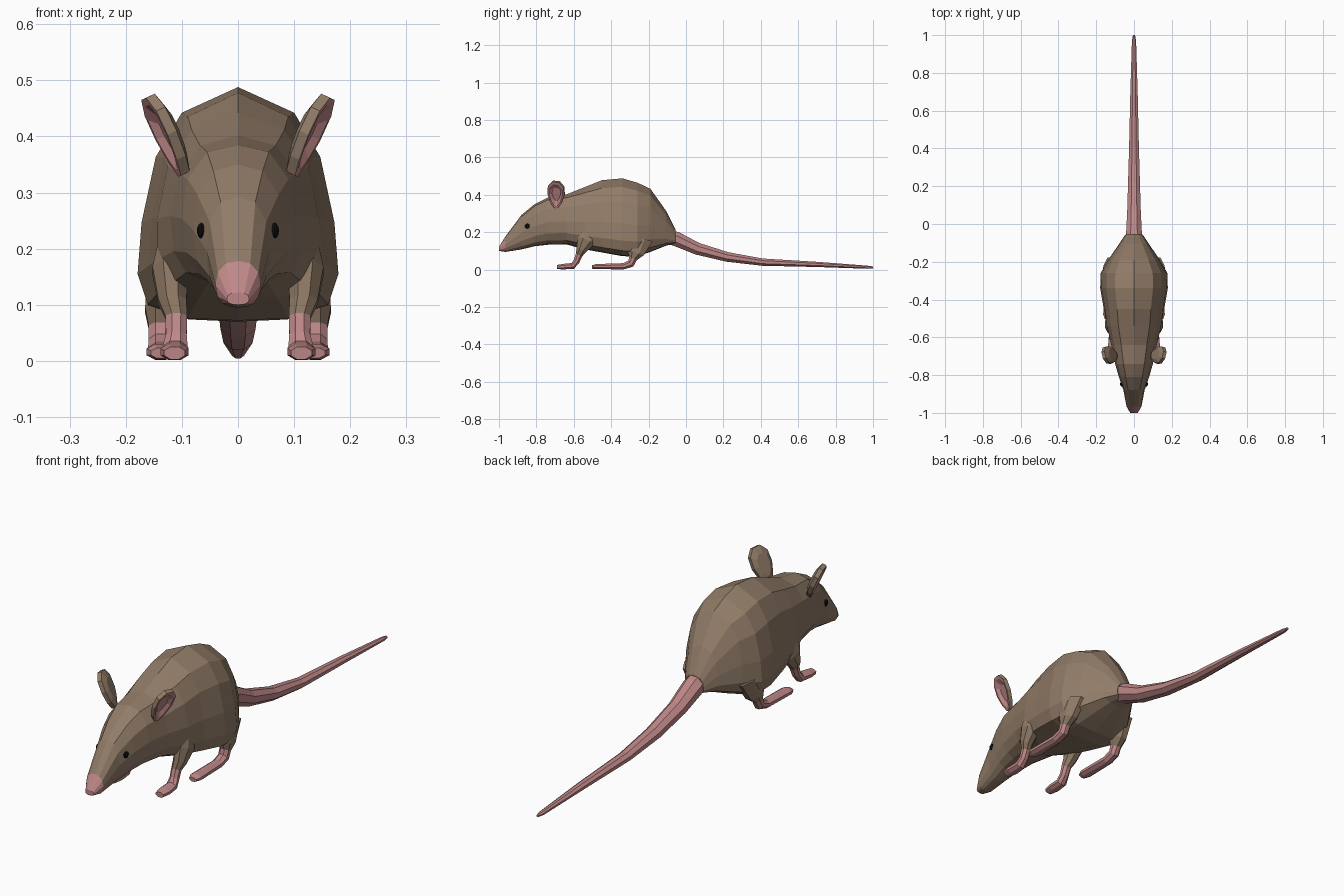
import bpy, bmesh, math
from mathutils import Vector
from mathutils.bvhtree import BVHTree

if "Cube" in bpy.data.objects:
    bpy.data.objects.remove(bpy.data.objects["Cube"])


def material(name, rgb):
    m = bpy.data.materials.new(name)
    m.diffuse_color = (*rgb, 1)
    m.use_nodes = True
    m.node_tree.nodes["Principled BSDF"].inputs["Base Color"].default_value = m.diffuse_color
    return m


FUR = material("brown fur", (0.285, 0.2, 0.137))
SKIN = material("pink skin", (0.52, 0.245, 0.245))
BLACK = material("black eye", (0.004, 0.004, 0.004))


def finish(name, bm, mats):
    bmesh.ops.recalc_face_normals(bm, faces=bm.faces)
    me = bpy.data.meshes.new(name)
    bm.to_mesh(me)
    bm.free()
    for m in mats:
        me.materials.append(m)
    ob = bpy.data.objects.new(name, me)
    bpy.context.collection.objects.link(ob)
    return ob


def loft(name, rings, mats, pick=lambda i, c: 0):
    """Skin a list of point rings; pick(ring index, face centre) gives the material."""
    bm = bmesh.new()
    vs = [[bm.verts.new(p) for p in r] for r in rings]
    n = len(vs[0])
    made = [(0, bm.faces.new(vs[0])), (len(vs) - 1, bm.faces.new(vs[-1]))]
    for i in range(len(vs) - 1):
        for j in range(n):
            k = (j + 1) % n
            made.append((i, bm.faces.new((vs[i][j], vs[i][k], vs[i + 1][k], vs[i + 1][j]))))
    for i, f in made:
        f.material_index = pick(i, f.calc_center_median())
    return finish(name, bm, mats)


def tube(path, sides, s=1):
    """Elliptical rings square to a path of (x, y, z, half width, half thickness)."""
    rings = []
    for i, (x, y, z, w, t) in enumerate(path):
        a, b = path[max(i - 1, 0)], path[min(i + 1, len(path) - 1)]
        d = Vector((0, b[1] - a[1], b[2] - a[2])).normalized()
        up = Vector((0, -d.z, d.y))
        rings.append([Vector((s * x, y, z)) + Vector((w * math.cos(q), 0, 0)) + up * t * math.sin(q)
                      for q in [2 * math.pi * (j + 0.5) / sides for j in range(sides)]])
    return rings


# Body and head: one half cross-section for the body, one for the head, blended
BODY = [(0, 1), (.56, .89), (.82, .70), (.96, .42), (1, .2), (.9, .07), (.5, .01), (0, 0)]
HEAD = [(0, 1), (.55, .95), (.9, .76), (1, .48), (.92, .24), (.7, .09), (.4, .02), (0, 0)]
SECTIONS = [  # y, bottom, top, half width, head blend
    (-1.0, .1, .122, .02, 1), (-.965, .095, .178, .04, 1), (-.88, .108, .292, .056, 1),
    (-.81, .125, .35, .08, 1), (-.74, .133, .385, .1, 1), (-.64, .135, .402, .122, .7),
    (-.54, .108, .442, .148, .3), (-.45, .092, .478, .16, 0), (-.34, .072, .488, .179, 0),
    (-.26, .07, .465, .177, 0), (-.19, .095, .432, .137, 0), (-.107, .128, .315, .08, 0),
    (-.055, .14, .212, .045, 0)]


def section(y, zb, zt, w, k):
    half = [(w * (a[0] + (b[0] - a[0]) * k), zb + (zt - zb) * (a[1] + (b[1] - a[1]) * k))
            for a, b in zip(BODY, HEAD)]
    return [Vector((x, y, z)) for x, z in half] + [Vector((-x, y, z)) for x, z in half[-2:0:-1]]


body = loft("body", [section(*s) for s in SECTIONS], [FUR, SKIN],
            lambda i, c: int(c.y < -.95 and c.z > .104))

# Tail
loft("tail", tube([(0, -.1, .178, .045, .042), (0, -.05, .163, .045, .042), (0, .06, .112, .039, .035),
                   (0, .22, .068, .034, .028), (0, .41, .04, .028, .021), (0, .7, .028, .021, .015),
                   (0, .97, .013, .012, .009), (0, 1.0, .012, .006, .005)], 8), [SKIN])

# Legs: path runs from inside the body down to the toes
FRONT_LEG = [(.1, -.5, .25, .035, .07), (.12, -.53, .16, .035, .055), (.117, -.56, .105, .027, .03),
             (.11, -.572, .078, .021, .02), (.11, -.585, .045, .02, .018), (.112, -.605, .02, .024, .018),
             (.113, -.655, .016, .027, .016), (.113, -.69, .014, .02, .012)]
HIND_LEG = [(.125, -.25, .17, .04, .08), (.135, -.27, .09, .033, .05), (.138, -.283, .06, .023, .024),
            (.138, -.295, .032, .023, .022), (.138, -.335, .018, .024, .018),
            (.138, -.42, .017, .026, .016), (.138, -.48, .016, .027, .015), (.138, -.502, .014, .018, .01)]

# Ears: tilted cups, pink inside
tree = BVHTree.FromPolygons([v.co for v in body.data.vertices], [p.vertices for p in body.data.polygons])


def ear(s):
    n = Vector((.85, -.25, -.4)).normalized()
    u = Vector((.42, 0, .9)).normalized()
    w = u.cross(n)
    rings = []
    for scale, off in [(.6, -.022), (1, -.012), (1, .006), (.82, .006), (.5, -.006)]:
        ring = []
        for j in range(10):
            q = 2 * math.pi * j / 10
            wide = .056 * (.82 + .25 * math.sin(q))
            p = Vector((.097, -.695, .328)) + w * wide * scale * math.cos(q) \
                + u * (.08 + .08 * scale * math.sin(q)) + n * off
            ring.append(Vector((s * p.x, p.y, p.z)))
        rings.append(ring)
    return rings


for s, side in ((1, "right"), (-1, "left")):
    loft(side + "_front_leg", tube(FRONT_LEG, 8, s), [FUR, SKIN], lambda i, c: int(i >= 3))
    loft(side + "_hind_leg", tube(HIND_LEG, 8, s), [FUR, SKIN], lambda i, c: int(i >= 2))
    loft(side + "_ear", ear(s), [FUR, SKIN], lambda i, c: int(i >= 2))

    # Eye: small bead set on the head surface
    hit = tree.ray_cast(Vector((s * .4, -.847, .232)), Vector((-s, 0, 0)))[0]
    bm = bmesh.new()
    bmesh.ops.create_uvsphere(bm, u_segments=10, v_segments=6, radius=.014)
    bmesh.ops.scale(bm, vec=(.6, 1, 1), verts=bm.verts)
    bmesh.ops.translate(bm, vec=hit, verts=bm.verts)
    finish(side + "_eye", bm, [BLACK])
